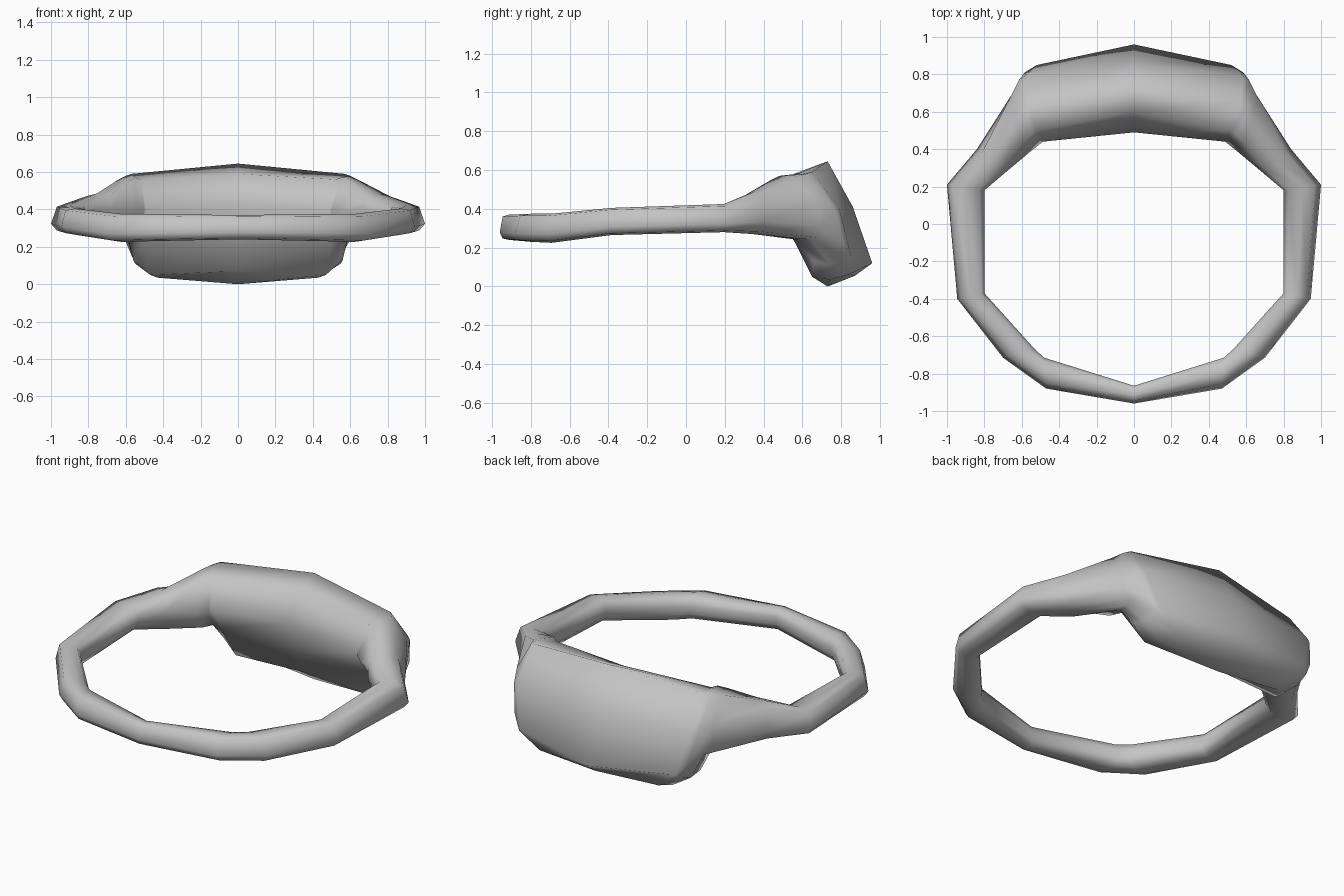
import bpy, bmesh, math

old = bpy.data.objects.get("Cube")
if old:
    bpy.data.objects.remove(old)

grey = bpy.data.materials.new("plain grey")
grey.use_nodes = True
grey.diffuse_color = (0.55, 0.55, 0.55, 1)
grey.node_tree.nodes["Principled BSDF"].inputs["Base Color"].default_value = (0.55, 0.55, 0.55, 1)

# Slim band cross-section: fraction from inner to outer edge, fraction of height
SLIM = [(0, .65), (.12, .93), (.5, 1), (.84, .93), (1, .3), (.85, .06), (.5, 0), (.15, .05), (0, .3)]


def slim(inner, outer, low, high):
    """Section of the slim band between two plan points."""
    return [(inner[0] + (outer[0] - inner[0]) * f,
             inner[1] + (outer[1] - inner[1]) * f,
             low + (high - low) * h) for f, h in SLIM]


# Wide plate at the back: middle, end, rounded side, and the step up to the band
plate_middle = [(0, y, z) for y, z in (
    (.49, .43), (.6, .59), (.73, .645), (.86, .41), (.96, .12),
    (.87, .055), (.73, 0), (.65, .07), (.56, .23))]
plate_end = [
    (.49, .44, .4), (.52, .5, .56), (.57, .65, .59), (.585, .79, .4), (.52, .85, .16),
    (.4, .835, .06), (.43, .74, .035), (.47, .65, .05), (.5, .55, .25)]
plate_side = [
    (.5, .43, .39), (.55, .48, .57), (.6, .62, .58), (.615, .77, .39), (.585, .81, .23),
    (.54, .83, .14), (.55, .74, .11), (.56, .66, .13), (.55, .55, .25)]
plate_step = [
    (.55, .39, .38), (.59, .44, .55), (.63, .56, .565), (.66, .68, .43), (.655, .69, .31),
    (.61, .7, .25), (.59, .65, .24), (.585, .58, .24), (.57, .47, .26)]

half = [
    plate_middle, plate_end, plate_side, plate_step,
    slim((.67, .29), (.84, .4), .27, .485),
    slim((.8, .18), (1, .21), .28, .425),
    slim((.8, -.37), (.945, -.4), .265, .405),
    slim((.53, -.67), (.7, -.715), .225, .375),
    slim((.48, -.715), (.47, -.88), .23, .375),
    slim((0, -.865), (0, -.96), .24, .37),
]
# Mirror the inner sections to close the loop
sections = half + [[(-x, y, z) for x, y, z in s] for s in half[-2:0:-1]]

bm = bmesh.new()
rings = [[bm.verts.new(p) for p in s] for s in sections]
for i, a in enumerate(rings):
    b = rings[(i + 1) % len(rings)]
    for j in range(len(a)):
        k = (j + 1) % len(a)
        bm.faces.new((a[j], a[k], b[k], b[j]))
bmesh.ops.recalc_face_normals(bm, faces=bm.faces)
mesh = bpy.data.meshes.new("ring_band")
bm.to_mesh(mesh)
bm.free()
mesh.materials.append(grey)
band = bpy.data.objects.new("ring_band", mesh)
bpy.context.collection.objects.link(band)

# Soft shading with only very hard creases kept
bpy.ops.object.select_all(action="DESELECT")
band.select_set(True)
bpy.context.view_layer.objects.active = band
bpy.ops.object.shade_smooth_by_angle(angle=math.radians(85))
